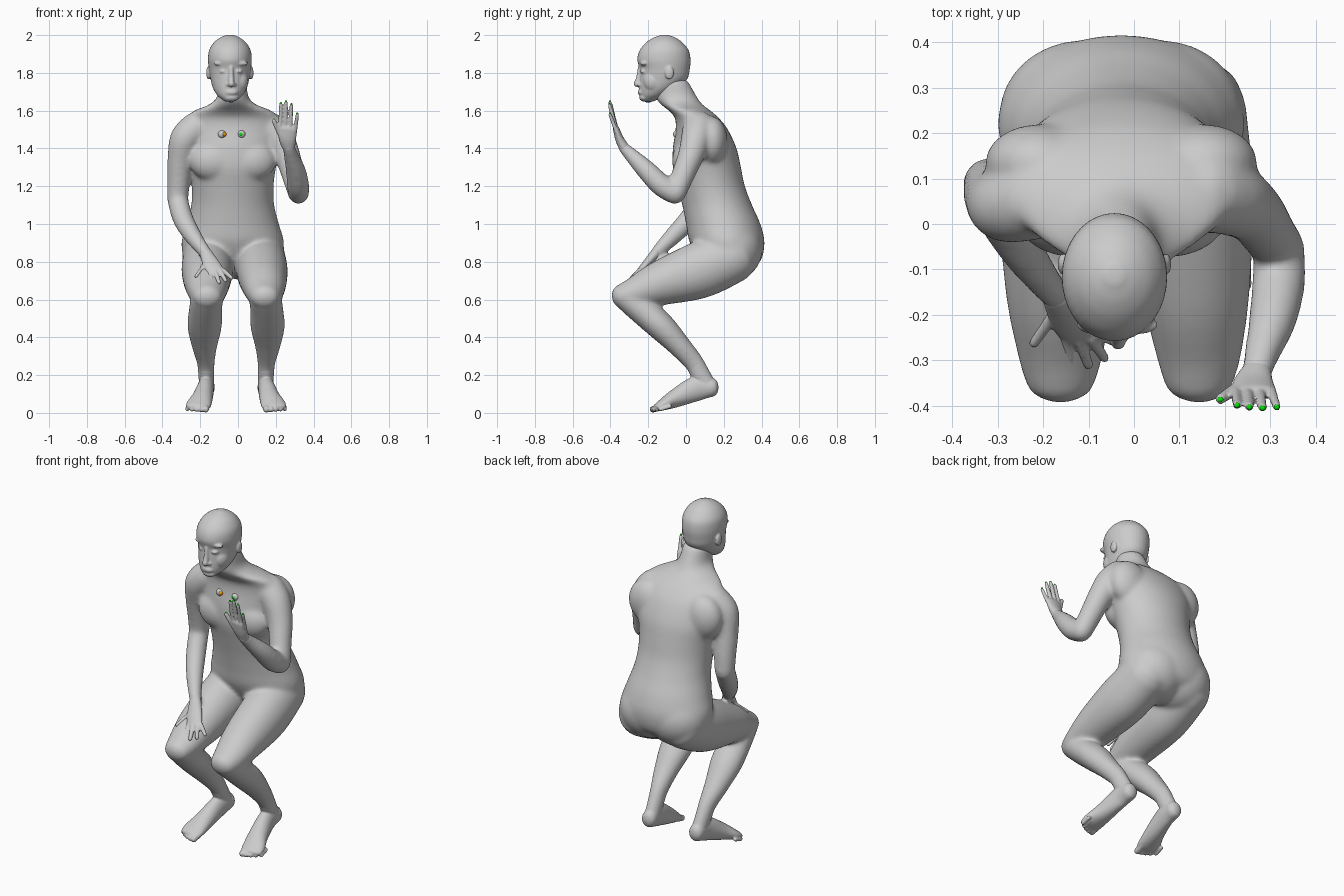
import bpy, bmesh, math
from mathutils import Vector, Matrix

body_bm = bmesh.new()      # broad forms, softened strongly
detail_bm = bmesh.new()    # head, hands and feet, softened lightly
cur = body_bm


def catmull(a, b, c, d, t):
    return [0.5 * (2 * q + (r - p) * t + (2 * p - 5 * q + 4 * r - s) * t * t
            + (3 * q - p - 3 * r + s) * t ** 3) for p, q, r, s in zip(a, b, c, d)]


def loft(pts, flat=False, cap=1.0, n=36, steps=6):
    """Closed smooth tube through (x, y, z, rx, rz) stations with rounded ends."""
    pts = [p if len(p) == 5 else (*p, p[3]) for p in pts]
    st = []
    for i in range(len(pts) - 1):
        a, d = pts[max(i - 1, 0)], pts[min(i + 2, len(pts) - 1)]
        st += [catmull(a, pts[i], pts[i + 1], d, k / steps) for k in range(steps)]
    st.append(list(pts[-1]))
    P = [Vector(s[:3]) for s in st]
    rings = []
    for i, s in enumerate(st):
        t = (P[min(i + 1, len(P) - 1)] - P[max(i - 1, 0)]).normalized()
        if flat:
            t = Vector((0, 0, 1 if P[-1].z > P[0].z else -1))
        u = Vector((1, 0, 0))
        u = (u - u.dot(t) * t).normalized()
        rings.append((P[i], u, t.cross(u), t, s[3], s[4]))

    def end(r, sign):
        out = []
        for a in (30, 55, 78):
            k, o = math.cos(math.radians(a)), math.sin(math.radians(a))
            out.append((r[0] + r[3] * sign * o * cap * min(r[4], r[5]), *r[1:4], r[4] * k, r[5] * k))
        return out
    rings = end(rings[0], -1)[::-1] + rings + end(rings[-1], 1)
    loops = []
    for c, u, v, t, a, b in rings:
        loops.append([cur.verts.new(c + u * a * math.cos(2 * math.pi * k / n)
                      + v * b * math.sin(2 * math.pi * k / n)) for k in range(n)])
    for A, B in zip(loops, loops[1:]):
        for k in range(n):
            cur.faces.new((A[k], A[(k + 1) % n], B[(k + 1) % n], B[k]))
    cur.faces.new(loops[0][::-1])
    cur.faces.new(loops[-1])


def blob(c, r, bm=None):
    m = Matrix.Translation(c) @ Matrix.Diagonal((*r, 1))
    bmesh.ops.create_uvsphere(bm or cur, u_segments=28, v_segments=16, radius=1, matrix=m)


def sections(cx, rows, **kw):
    """Horizontal sections given as z, front y, back y, half width."""
    loft([(cx, (f + b) / 2, z, w, (b - f) / 2) for z, f, b, w in rows], flat=True, **kw)


# torso and neck
sections(-0.028, [
    (0.74, .17, .31, .17), (0.80, .08, .392, .25), (0.90, .02, .416, .272), (1.0, .0, .394, .245),
    (1.1, -.02, .35, .22), (1.2, -.045, .312, .217), (1.3, -.07, .291, .23), (1.4, -.07, .268, .255),
    (1.5, -.055, .222, .265), (1.56, -.058, .175, .25), (1.60, -.09, .13, .205), (1.63, -.13, .09, .13),
    (1.67, -.16, .06, .085), (1.75, -.16, .016, .074)], cap=.3)
for s in (-1, 1):
    blob((-.028 + s * .10, .012, 1.335), (.13, .086, .11))         # chest
    blob((-.028 + s * .18, .135, 1.44), (.12, .085, .13))          # shoulder blade
    blob((-.028 + s * .085, .235, .865), (.185, .17, .17))         # buttock

# legs
for s in (-1, 1):
    def X(d):
        return -.01 + s * d
    loft([(X(.14) - .012, .26, .835, .128, .14), (X(.145) - .008, .07, .755, .136, .15),
          (X(.15) - .004, -.14, .685, .12, .118), (X(.152), -.27, .635, .098, .086),
          (X(.152), -.34, .615, .08, .067)], cap=.8)                                      # thigh
    loft([(X(.155), -.30, .605, .085, .076), (X(.162), -.23, .545, .088, .078),
          (X(.167), -.13, .455, .091, .075), (X(.167), -.035, .355, .068, .061),
          (X(.16), .045, .262, .047, .052), (X(.158), .085, .18, .043, .05)], cap=.6)     # shin

# arms: right one rests on the thigh, left one is raised
loft([(-.22, .05, 1.51, .085), (-.28, .04, 1.45, .081), (-.306, .058, 1.34, .068), (-.315, .08, 1.22, .061),
      (-.32, .09, 1.13, .056)])
loft([(-.32, .088, 1.13, .055), (-.292, .02, 1.03, .055), (-.245, -.06, .945, .048),
      (-.19, -.135, .87, .037), (-.165, -.165, .84, .034, .029)])
loft([(.16, .07, 1.51, .088), (.215, .055, 1.455, .082), (.262, .025, 1.36, .069), (.295, -.02, 1.25, .061),
      (.32, -.055, 1.165, .057)])
loft([(.32, -.06, 1.16, .056), (.318, -.13, 1.205, .059), (.305, -.21, 1.285, .053), (.28, -.29, 1.365, .039),
      (.268, -.335, 1.41, .034, .029)])

# head
cur = detail_bm
HX = -.043
sections(HX, [
    (1.652, -.235, -.165, .032), (1.68, -.247, -.10, .066), (1.72, -.249, -.04, .09),
    (1.77, -.247, .008, .103), (1.82, -.245, .02, .111), (1.87, -.258, .024, .116),
    (1.92, -.245, .014, .11), (1.96, -.212, -.018, .086), (1.985, -.175, -.052, .055),
    (1.998, -.14, -.085, .026)], cap=.15)
loft([(-.037, -.243, 1.83, .012), (-.036, -.25, 1.775, .014), (-.035, -.26, 1.742, .017)])  # nose
blob((-.036, -.235, 1.697), (.036, .021, .018))                   # mouth
blob((-.037, -.22, 1.67), (.04, .028, .022))                      # chin
for s in (-1, 1):
    blob((HX + s * .113, -.088, 1.80), (.012, .024, .036))        # ear
    blob((-.037 + s * .045, -.222, 1.85), (.045, .021, .014))     # brow
    blob((-.037 + s * .04, -.224, 1.808), (.022, .02, .012))      # eyelid
    blob((-.036 + s * .016, -.245, 1.738), (.013, .013, .01))     # nostril
    blob((-.037 + s * .045, -.175, 1.755), (.047, .052, .06))     # cheek

# feet
for s in (-1, 1):
    x0 = X(0)
    loft([(x0 + s * .16, .05, .255, .044, .049), (x0 + s * .157, .09, .18, .041, .05),
          (x0 + s * .156, .125, .135, .04, .042)])                                        # ankle
    loft([(x0 + s * .156, .14, .135, .043, .05), (x0 + s * .16, .06, .13, .044, .066),
          (x0 + s * .178, -.05, .08, .055, .05), (x0 + s * .197, -.12, .045, .066, .032),
          (x0 + s * .203, -.155, .03, .06, .02)], cap=.75)
    for k in range(5):                                                                    # toes
        r = .018 - .0018 * k
        x = x0 + s * (.158 + .0245 * k)
        y = -.175 + .0025 * k * k
        loft([(x, y + .05, .034, r), (x + s * .003, y, .019, r)], n=14)

# right hand
loft([(-.17, -.16, .845, .033, .028), (-.14, -.212, .785, .045, .022), (-.115, -.247, .745, .045, .018)])
for a, b in [((-.15, -.25, .74), (-.135, -.315, .685)), ((-.12, -.255, .745), (-.10, -.31, .69)),
             ((-.095, -.25, .75), (-.065, -.295, .70)), ((-.08, -.24, .755), (-.035, -.262, .715)),
             ((-.17, -.19, .79), (-.22, -.262, .724))]:
    loft([(*a, .014), (*b, .011)], n=14)

# left hand with green nails
loft([(.27, -.325, 1.40, .033, .028), (.262, -.352, 1.45, .046, .023), (.265, -.37, 1.505, .05, .017)])
nail_bm = bmesh.new()
for a, b, r in [((.224, -.368, 1.50), (.227, -.398, 1.632), .011), ((.250, -.37, 1.51), (.254, -.402, 1.642), .011),
                ((.277, -.37, 1.505), (.283, -.404, 1.627), .011), ((.302, -.368, 1.49), (.314, -.402, 1.578), .0105),
                ((.238, -.352, 1.44), (.190, -.385, 1.545), .013)]:
    m = [(p + q) / 2 for p, q in zip(a, b)]
    loft([(*a, r + .001), (*m, r), (*b, r - .001)], n=14)
    blob((b[0], b[1] - .001, b[2] + .007), (.0065, .006, .006), nail_bm)


def make(name, bm, color=None, voxel=0, soften=0):
    bmesh.ops.recalc_face_normals(bm, faces=bm.faces)
    me = bpy.data.meshes.new(name)
    bm.to_mesh(me)
    bm.free()
    me.polygons.foreach_set("use_smooth", [True] * len(me.polygons))
    ob = bpy.data.objects.new(name, me)
    bpy.context.collection.objects.link(ob)
    if color:
        mat = bpy.data.materials.new(name + "_colour")
        mat.diffuse_color = (*color, 1)
        me.materials.append(mat)
    if voxel:  # fuse overlapping forms into one smooth skin
        rm = ob.modifiers.new("fuse", 'REMESH')
        rm.mode = 'VOXEL'
        rm.voxel_size = voxel
        rm.use_smooth_shade = True
        sm = ob.modifiers.new("soften", 'SMOOTH')
        sm.factor = .5
        sm.iterations = soften
    return ob


make("body", body_bm, voxel=.0085, soften=28)
make("head_hands_feet", detail_bm, voxel=.0045, soften=8)
make("fingernails", nail_bm, (0, .8, 0))

# loose eyeballs at the chest, each with an iris
for name, x, dx, col in [("right_eye", -.085, .012, (.9, .3, 0)), ("left_eye", .018, -.002, (0, .8, 0))]:
    bm = bmesh.new()
    blob((x, -.046, 1.475), (.022, .022, .022), bm)
    make(name, bm)
    bm = bmesh.new()
    blob((x + dx, -.058, 1.475), (.012, .012, .012), bm)
    make(name + "_iris", bm, col)

# small blue piece under the chin
bm = bmesh.new()
blob((-.037, -.2, 1.65), (.012, .018, .007), bm)
make("tongue", bm, (.05, .2, .8))
